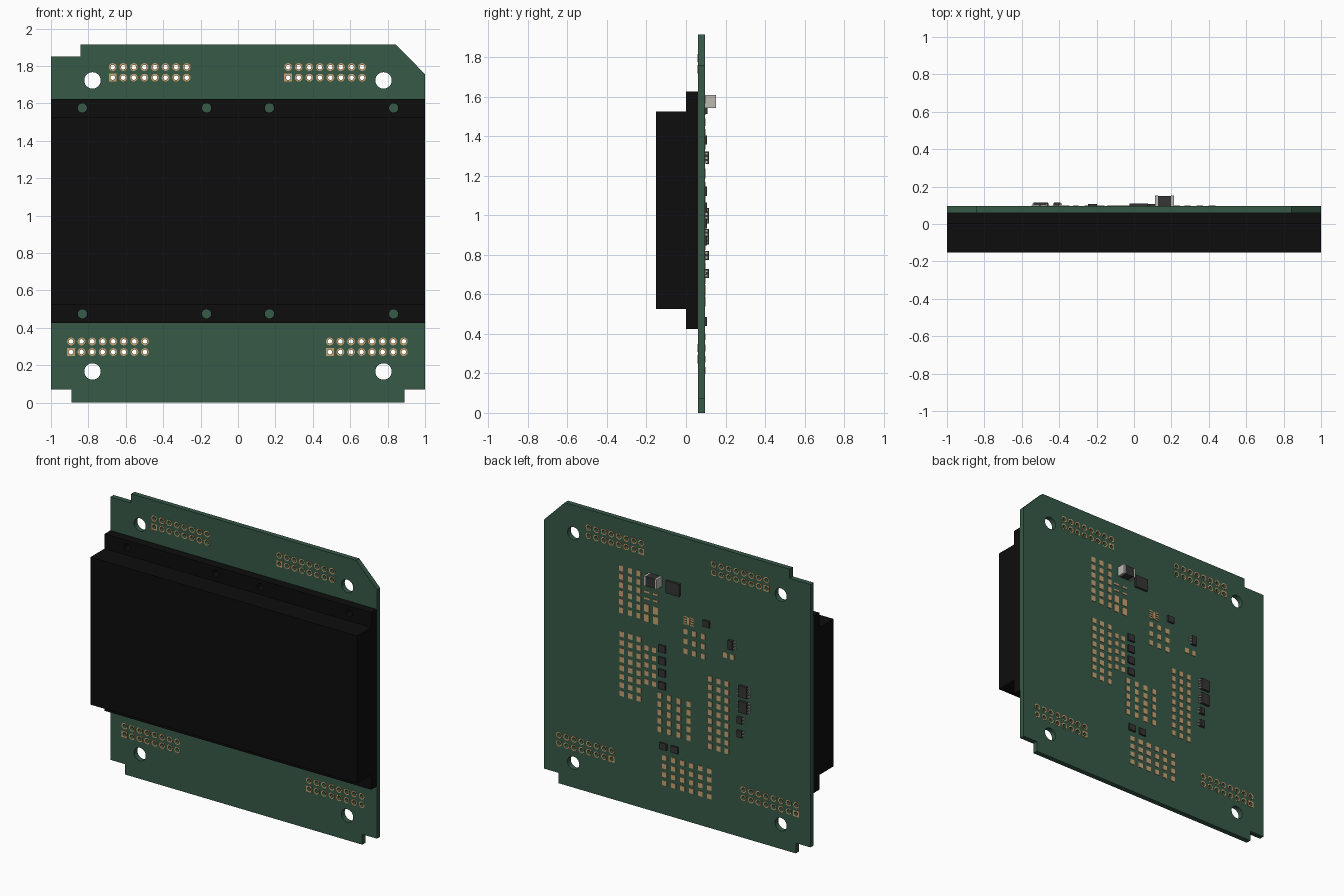
import bpy, bmesh, math
from mathutils import Matrix, Vector

cube = bpy.data.objects.get("Cube")
if cube:
    bpy.data.objects.remove(cube, do_unlink=True)


def material(name, rgb):
    m = bpy.data.materials.new(name)
    m.use_nodes = True
    m.diffuse_color = (*rgb, 1)
    m.node_tree.nodes["Principled BSDF"].inputs["Base Color"].default_value = (*rgb, 1)
    return m


GREEN = material("board green", (0.037, 0.100, 0.063))
BLACK = material("cover black", (0.004, 0.004, 0.004))
GOLD = material("pad gold", (0.58, 0.36, 0.16))
CHIP = material("chip grey", (0.035, 0.035, 0.037))
SILVER = material("terminal silver", (0.50, 0.49, 0.45))

FRONT, BACK = 0.06, 0.095          # board faces along y


def circle(cx, cz, r, n=20):
    return [(cx + r * math.cos(2 * math.pi * i / n), cz + r * math.sin(2 * math.pi * i / n))
            for i in range(n)]


def rect(cx, cz, w, h):
    return [(cx - w / 2, cz - h / 2), (cx + w / 2, cz - h / 2),
            (cx + w / 2, cz + h / 2), (cx - w / 2, cz + h / 2)]


def plate(name, loops, y0, y1, mat):
    """Filled outline in the xz plane; inner loops become holes."""
    cu = bpy.data.curves.new(name + "_outline", 'CURVE')
    cu.dimensions, cu.fill_mode = '2D', 'BOTH'
    cu.extrude = (y1 - y0) / 2
    for pts in loops:
        s = cu.splines.new('POLY')
        s.points.add(len(pts) - 1)
        for p, (x, z) in zip(s.points, pts):
            p.co = (x, z, 0, 1)
        s.use_cyclic_u = True
    tmp = bpy.data.objects.new(name + "_tmp", cu)
    bpy.context.collection.objects.link(tmp)
    bpy.context.view_layer.update()
    me = bpy.data.meshes.new_from_object(tmp.evaluated_get(bpy.context.evaluated_depsgraph_get()))
    bpy.data.objects.remove(tmp, do_unlink=True)
    me.transform(Matrix.Translation((0, (y0 + y1) / 2, 0)) @ Matrix.Rotation(math.pi / 2, 4, 'X'))
    bm = bmesh.new()
    bm.from_mesh(me)
    bmesh.ops.remove_doubles(bm, verts=bm.verts, dist=1e-5)
    bmesh.ops.recalc_face_normals(bm, faces=bm.faces)
    for f in bm.faces:
        f.smooth = False
    bm.to_mesh(me)
    bm.free()
    me.name = name
    me.materials.clear()
    me.materials.append(mat)
    ob = bpy.data.objects.new(name, me)
    bpy.context.collection.objects.link(ob)
    return ob


def boxes(name, items, mats):
    """items: (x, z, width, height, y0, y1, material slot)"""
    bm = bmesh.new()
    for x, z, w, h, y0, y1, slot in items:
        mx = Matrix.Translation((x, (y0 + y1) / 2, z)) @ Matrix.Diagonal((w, y1 - y0, h, 1))
        vs = bmesh.ops.create_cube(bm, size=1, matrix=mx)["verts"]
        for f in {f for v in vs for f in v.link_faces}:
            f.material_index = slot
    me = bpy.data.meshes.new(name)
    bm.to_mesh(me)
    bm.free()
    for m in mats:
        me.materials.append(m)
    ob = bpy.data.objects.new(name, me)
    bpy.context.collection.objects.link(ob)
    return ob


# Header pin positions: four blocks of 8 x 2, first pin square
PITCH = 0.0565
pins = [(x0 + i * PITCH, z0 + j * PITCH, i == 0 and j == 0)
        for x0, z0 in ((-0.67, 1.738), (0.268, 1.738), (-0.893, 0.271), (0.491, 0.271))
        for i in range(8) for j in range(2)]
PIN_R = 0.0125

# Circuit board with notched corners, mounting holes and pin holes
outline = [(-0.89, 0), (0.89, 0), (0.89, 0.07), (1, 0.07), (1, 1.757), (0.843, 1.915),
           (-0.843, 1.915), (-0.843, 1.852), (-1, 1.852), (-1, 0.07), (-0.89, 0.07)]
mounts = [circle(x, z, 0.044, 32) for x in (-0.778, 0.778) for z in (0.167, 1.723)]
plate("circuit_board", [outline] + mounts + [circle(x, z, PIN_R, 14) for x, z, _ in pins],
      FRONT, BACK, GREEN)

# Gold rings around the pin holes on both faces
rings = []
for x, z, square in pins:
    rings.append(rect(x, z, 0.042, 0.042) if square else circle(x, z, 0.021, 18))
    rings.append(circle(x, z, PIN_R, 14))
plate("header_pads_front", rings, FRONT - 0.002, FRONT + 0.001, GOLD)
plate("header_pads_back", rings, BACK - 0.001, BACK + 0.002, GOLD)

# Black cover: flange with screw holes, and the raised block
screws = [circle(x, z, 0.025) for x in (-0.832, -0.168, 0.168, 0.832) for z in (0.475, 1.576)]
plate("cover_flange", [rect(0, 1.025, 2, 1.2)] + screws, 0.0, FRONT, BLACK)
boxes("cover_block", [(0, 1.025, 2, 1.0, -0.152, 0.0, 0)], [BLACK])

# Bare solder pads: (first x, top z, columns, rows, x step, z step, width, height)
pad_grids = [
    (0.420, 1.584, 3, 6, 0.067, 0.057, 0.030, 0.038),
    (0.227, 1.365, 2, 2, 0.067, 0.067, 0.036, 0.050),
    (0.227, 1.475, 2, 2, 0.067, 0.045, 0.040, 0.012),
    (-0.063, 1.285, 3, 3, 0.067, 0.067, 0.030, 0.036),
    (-0.360, 1.204, 2, 1, 0.055, 0.057, 0.030, 0.036),
    (0.413, 1.138, 3, 8, 0.064, 0.0575, 0.032, 0.036),
    (0.227, 1.095, 2, 5, 0.055, 0.0575, 0.028, 0.034),
    (0.130, 0.798, 4, 5, 0.072, 0.057, 0.030, 0.038),
    (-0.250, 1.012, 3, 9, 0.062, 0.057, 0.030, 0.036),
    (0.093, 0.385, 6, 4, 0.067, 0.057, 0.034, 0.034),
    (-0.060, 1.385, 2, 4, 0.052, 0.016, 0.024, 0.010),
    (-0.086, 1.361, 1, 1, 0.050, 0.050, 0.020, 0.050),
]
pads = [(x - i * dx, z - j * dz, w, h, BACK - 0.001, BACK + 0.003, 0)
        for x, z, nx, nz, dx, dz, w, h in pad_grids for i in range(nx) for j in range(nz)]
boxes("solder_pads", pads, [GOLD])

# Plain black chips: (x, z, width, height, thickness)
chips = [(0.026, 1.555, 0.10, 0.085, 0.015), (-0.222, 1.38, 0.05, 0.045, 0.012)]
chips += [(0.108, z, 0.052, 0.048, 0.012) for z in (1.122, 1.04, 0.957, 0.872)]
chips += [(0.100, 0.463, 0.052, 0.045, 0.012), (0.014, 0.463, 0.052, 0.045, 0.012)]
boxes("flat_chips", [(x, z, w, h, BACK, BACK + t, 0) for x, z, w, h, t in chips], [CHIP])

# Leaded chips: body plus bent leads on both sides
leaded = [(-0.41, 1.29, 0.036, 0.062, 3), (-0.503, 0.997, 0.066, 0.078, 4),
          (-0.503, 0.892, 0.066, 0.078, 4), (-0.478, 0.797, 0.036, 0.045, 2),
          (-0.478, 0.705, 0.036, 0.045, 2)]
parts = []
for x, z, w, h, n in leaded:
    parts.append((x, z, w, h, BACK + 0.004, BACK + 0.021, 0))
    for side in (-1, 1):
        for k in range(n):
            lz = z + (k - (n - 1) / 2) * h / n
            parts.append((x + side * (w / 2 + 0.003), lz, 0.006, 0.009, BACK, BACK + 0.014, 1))
            parts.append((x + side * (w / 2 + 0.009), lz, 0.008, 0.009, BACK, BACK + 0.004, 1))
boxes("leaded_chips", parts, [CHIP, SILVER])

# Tall capacitor with silver end caps
boxes("capacitor", [(0.163, 1.575, 0.072, 0.064, BACK, 0.150, 0),
                    (0.120, 1.575, 0.014, 0.066, BACK, 0.152, 1),
                    (0.206, 1.575, 0.014, 0.066, BACK, 0.152, 1)], [CHIP, SILVER])
